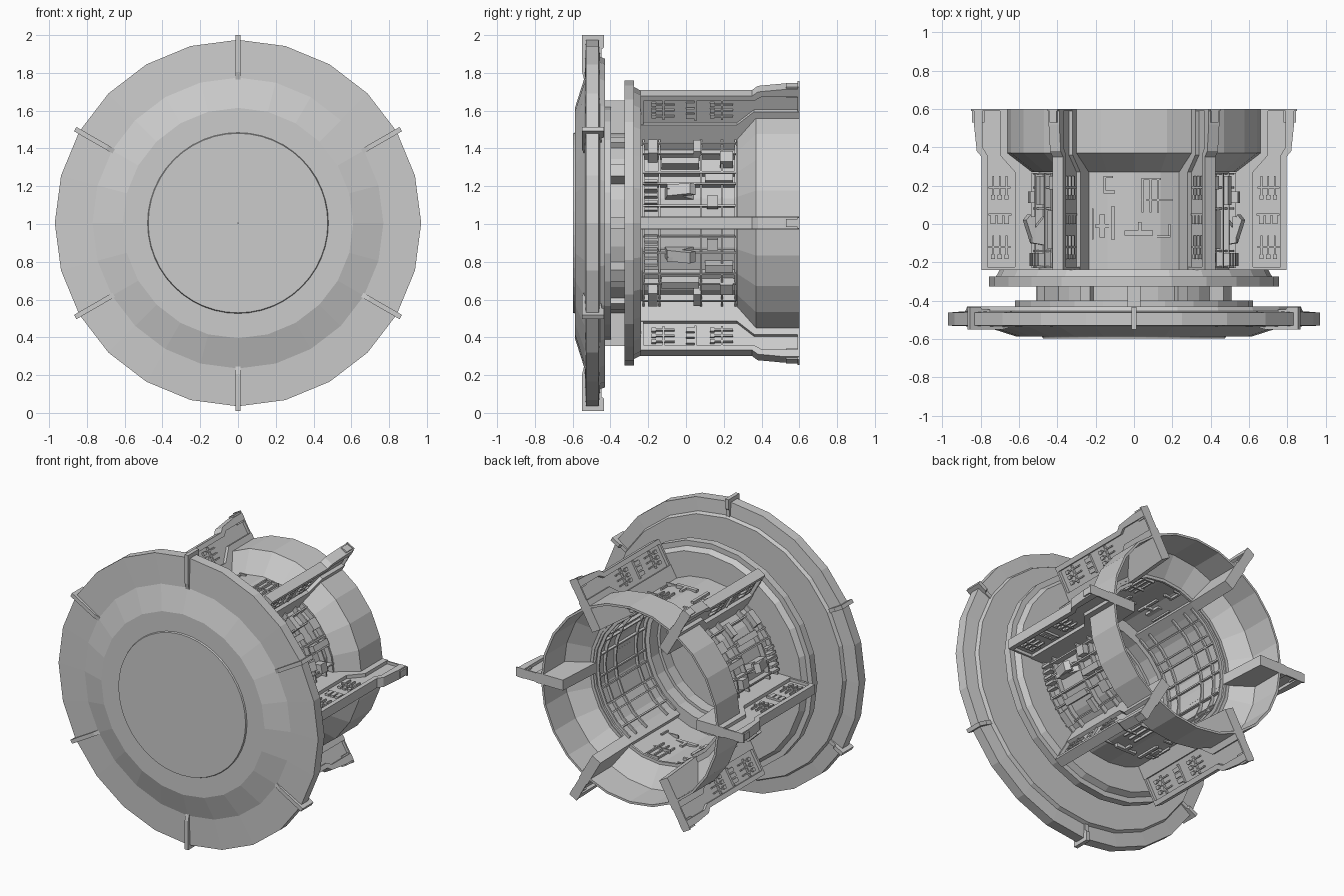
import bpy, bmesh, math
from mathutils import Vector

if "Cube" in bpy.data.objects:
    bpy.data.objects.remove(bpy.data.objects["Cube"])

CZ = 1.005                      # height of the long (y) axis
RAD = math.radians


def pos(a, r, y, t=0.0):
    """Point at angle a (degrees), radius r, depth y, tangential offset t."""
    c, s = math.cos(RAD(a)), math.sin(RAD(a))
    return Vector((r * c - t * s, y, CZ + r * s + t * c))


def finish(name, bm):
    bmesh.ops.recalc_face_normals(bm, faces=bm.faces[:])
    me = bpy.data.meshes.new(name)
    bm.to_mesh(me)
    bm.free()
    ob = bpy.data.objects.new(name, me)
    bpy.context.collection.objects.link(ob)
    return ob


def lathe(bm, prof, n=24, a0=0, a1=360):
    """Sweep a closed (r, y) profile around the axis; partial sweeps get end caps."""
    full = a1 - a0 >= 360
    rows = []
    for i in range(n if full else n + 1):
        a = a0 + (a1 - a0) * i / n
        rows.append([bm.verts.new(pos(a, r, y)) for r, y in prof])
    m = len(prof)
    for i in range(n):
        p, q = rows[i], rows[(i + 1) % len(rows)]
        for j in range(m):
            k = (j + 1) % m
            bm.faces.new((p[j], p[k], q[k], q[j]))
    if not full:
        bm.faces.new(rows[0])
        bm.faces.new(rows[-1][::-1])


def prism(bm, a, prof, t0, t1):
    """Extrude a closed (r, y) outline tangentially from t0 to t1 at angle a."""
    lo = [bm.verts.new(pos(a, r, y, t0)) for r, y in prof]
    hi = [bm.verts.new(pos(a, r, y, t1)) for r, y in prof]
    bm.faces.new(lo)
    bm.faces.new(hi[::-1])
    for j in range(len(prof)):
        k = (j + 1) % len(prof)
        bm.faces.new((lo[j], hi[j], hi[k], lo[k]))


def box(bm, a, r0, r1, y0, y1, t0, t1):
    prism(bm, a, [(r0, y0), (r1, y0), (r1, y1), (r0, y1)], t0, t1)


def ring(name, prof, n=24):
    bm = bmesh.new()
    lathe(bm, prof, n)
    return finish(name, bm)


# front shield: domed disc with stepped back
E = 0.002
ring("front_shield", [(E, -.588), (.61, -.588), (.77, -.537), (.97, -.53),
                      (.97, -.462), (.88, -.455), (.87, -.43), (.62, -.43),
                      (.62, -.398), (E, -.398)])
ring("shield_cap", [(E, -.598), (.475, -.598), (.48, -.585), (E, -.585)], 48)

# clamps around the shield rim
bm = bmesh.new()
for k in range(6):
    prism(bm, 30 + 60 * k, [(.76, -.54), (.80, -.55), (.995, -.55), (.995, -.434),
                            (.93, -.434), (.92, -.447), (.76, -.447)], -.013, .013)
finish("shield_clamps", bm)

# neck, its struts and the flange rings
ring("neck", [(.42, -.40), (.48, -.40), (.48, -.32), (.42, -.32)])
bm = bmesh.new()
for k in range(6):
    a = 30 + 60 * k
    box(bm, a, .45, .65 if a in (90, 270) else .56, -.435, -.32, -.035, .035)
    box(bm, a + 30, .45, .51, -.40, -.32, -.03, .03)
finish("neck_struts", bm)
ring("flange", [(.44, -.325), (.755, -.325), (.755, -.275), (.72, -.275),
                (.70, -.237), (.44, -.237)])

# inner body wall: plain sectors top and bottom, set-in sectors at the sides
bm = bmesh.new()
for k in range(6):
    r = .535 if k in (1, 4) else .50
    lathe(bm, [(r - .015, -.24), (r, -.24), (r, .28), (r - .015, .28)], 4,
          60 * k, 60 * k + 60)
finish("body_wall", bm)

# rear funnel with thin walls
ring("rear_funnel", [(.50, .27), (.535, .27), (.665, .37), (.665, .60),
                     (.65, .60), (.65, .375), (.52, .285), (.50, .285)])

# six radial fins: thick base, thin web, outer rail and end blocks
bm = bmesh.new()
for k in range(6):
    a = 60 * k
    prism(bm, a, [(.48, -.24), (.62, -.24), (.62, .27), (.70, .36), (.70, .60),
                  (.50, .60), (.48, .28)], -.035, .035)
    prism(bm, a, [(.60, -.23), (.785, -.23), (.785, .36), (.82, .40), (.82, .60),
                  (.68, .60), (.68, .36), (.60, .27)], -.012, .012)
    prism(bm, a, [(.765, -.24), (.795, -.24), (.795, .35), (.82, .38), (.835, .52),
                  (.835, .60), (.79, .60), (.79, .40), (.765, .36)], -.032, .032)
    box(bm, a, .62, .79, -.24, -.225, -.032, .032)
    box(bm, a, .78, .845, .53, .595, -.022, .022)
    box(bm, a, .70, .85, .59, .60, -.03, .03)
finish("radial_fins", bm)

# pin racks and brackets on both faces of each fin
bm = bmesh.new()
for k in range(6):
    for s in (-1, 1):
        lo, hi = sorted((s * .008, s * .026))
        for y in (-.17, .14):
            for r in (.665, .70, .735):
                box(bm, 60 * k, r - .004, r + .004, y, y + .11, lo, hi)
                box(bm, 60 * k, r - .011, r + .011, y - .012, y + .012, lo, hi)
            box(bm, 60 * k, .645, .76, y + .045, y + .055, lo, hi)
        for r in (.665, .70, .735):
            box(bm, 60 * k, r - .013, r + .013, .0, .05, lo, hi)
        box(bm, 60 * k, .64, .76, .045, .055, lo, hi)
finish("fin_pin_racks", bm)

# rib grid in the four side sectors
bm = bmesh.new()
for k in (0, 2, 3, 5):
    a0 = 60 * k
    for y in (-.225, -.14, .08, .19, .262):
        lathe(bm, [(.465, y - .005), (.535, y - .005), (.535, y + .005),
                   (.465, y + .005)], 4, a0, a0 + 60)
    for d in (10, 23, 30, 43, 52):
        box(bm, a0 + d, .465, .54, -.23, .265, -.005, .005)
finish("side_ribs", bm)

# equipment in the side sectors, mirrored left/right and top/bottom
bm = bmesh.new()
for mirror in (lambda a: a, lambda a: 180 - a, lambda a: -a, lambda a: a - 180):
    box(bm, mirror(46), .49, .565, -.20, -.15, -.05, .05)       # tall cabinet
    box(bm, mirror(47), .49, .56, .04, .08, -.045, .045)        # upright canister
    box(bm, mirror(37), .49, .55, -.13, .07, -.02, .02)         # shelf pack
    prism(bm, mirror(18), [(.50, -.11), (.56, -.10), (.60, .02), (.575, .05),
                           (.55, -.02), (.50, .04)], -.03, .03)  # lever
    box(bm, mirror(20), .55, .57, -.10, .04, -.012, .012)
    box(bm, mirror(12), .49, .56, .11, .17, -.03, .03)          # small drums
    box(bm, mirror(26), .49, .555, .10, .25, -.02, .02)
    box(bm, mirror(40), .49, .55, .18, .25, -.035, .035)
    for d in (8, 12, 16, 20, 24):                               # vent slats
        box(bm, mirror(d), .49, .55, -.22, -.15, -.008, .008)
finish("side_equipment", bm)

# shallow fittings on the top and bottom sectors: (t0, t1, y0, y1)
fittings = [(-.16, -.10, .16, .175), (-.16, -.145, .16, .25), (-.16, -.11, .24, .25),
            (.04, .14, .23, .24), (.04, .05, .06, .24), (.08, .09, .06, .24),
            (.12, .13, .06, .24), (.03, .20, .12, .13), (-.22, -.21, -.08, .08),
            (-.20, -.10, -.02, 0), (-.12, -.10, -.08, .09), (-.18, -.15, -.07, .05),
            (-.05, .10, -.06, -.035), (.02, .04, -.06, .01), (.10, .19, -.07, -.06),
            (.18, .19, -.07, .0)]
bm = bmesh.new()
for a, s in ((90, -1), (270, 1)):
    for t0, t1, y0, y1 in fittings:
        lo, hi = sorted((s * t0, s * t1))
        r = math.sqrt(max(.535 ** 2 - ((lo + hi) / 2) ** 2, 0))
        box(bm, a, r - .03, r + .012, y0, y1, lo, hi)
finish("wall_fittings", bm)
